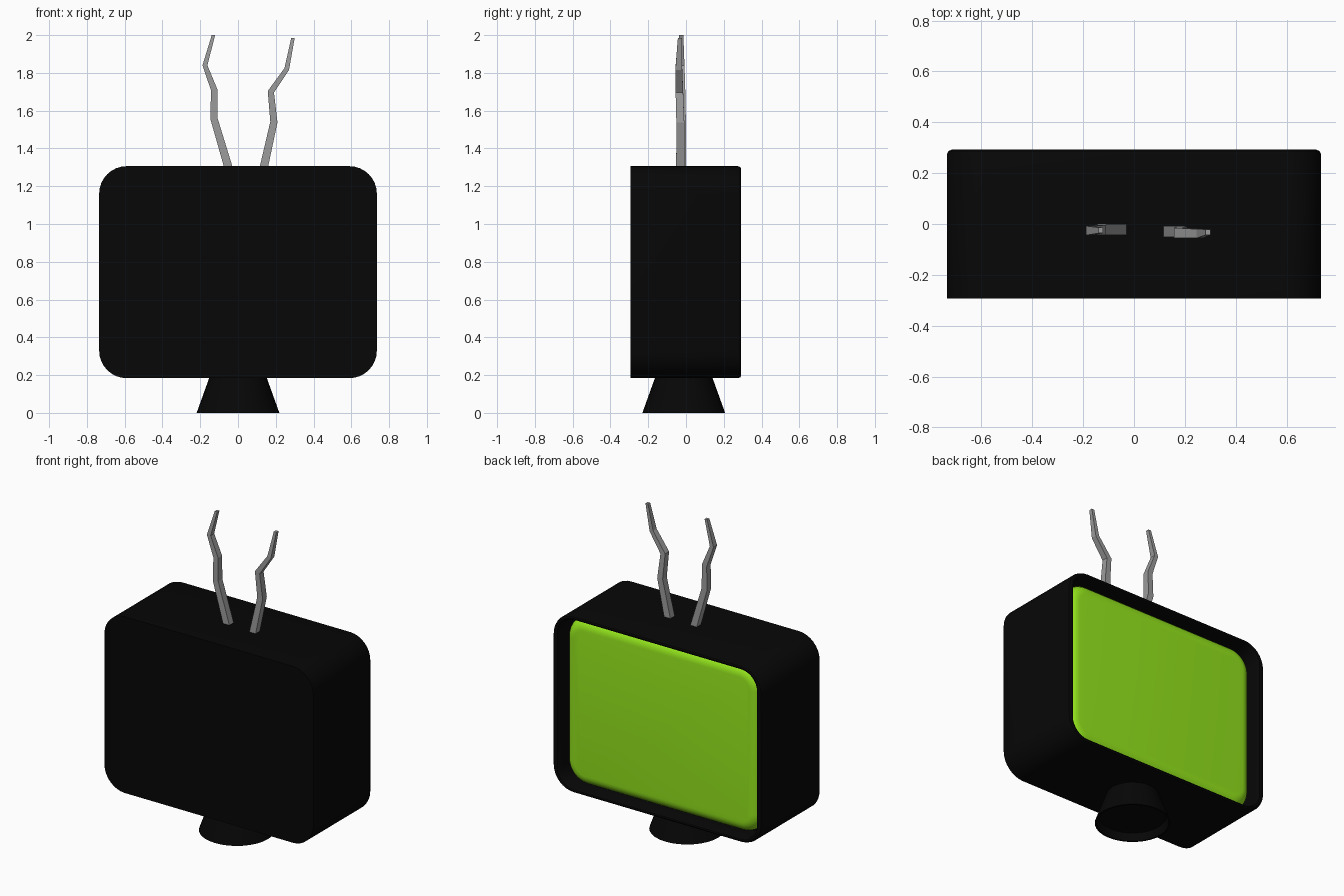
import bpy, bmesh, math
from mathutils import Vector

if "Cube" in bpy.data.objects:
    bpy.data.objects.remove(bpy.data.objects["Cube"])


def material(name, color):
    mat = bpy.data.materials.new(name)
    mat.diffuse_color = (*color, 1)
    mat.use_nodes = True
    mat.node_tree.nodes["Principled BSDF"].inputs["Base Color"].default_value = mat.diffuse_color
    return mat


def loft(name, rings, mat=None, smooth=True):
    """Bridge a list of equal-sized point rings and cap both ends."""
    bm = bmesh.new()
    loops = [[bm.verts.new(p) for p in ring] for ring in rings]
    for a, b in zip(loops, loops[1:]):
        for i in range(len(a)):
            j = (i + 1) % len(a)
            bm.faces.new((a[i], a[j], b[j], b[i]))
    bm.faces.new(loops[0])
    bm.faces.new(loops[-1])
    bmesh.ops.recalc_face_normals(bm, faces=bm.faces)
    mesh = bpy.data.meshes.new(name)
    bm.to_mesh(mesh)
    bm.free()
    obj = bpy.data.objects.new(name, mesh)
    bpy.context.collection.objects.link(obj)
    if mat:
        mesh.materials.append(mat)
    if smooth:
        bpy.ops.object.select_all(action='DESELECT')
        obj.select_set(True)
        bpy.context.view_layer.objects.active = obj
        bpy.ops.object.shade_smooth_by_angle(angle=math.radians(35))
    return obj


def rounded_rect(inset_x, inset_z, y, radius, hw=0.735, hh=0.561, cz=0.745, steps=8):
    """Rounded rectangle facing y, inset from the casing outline."""
    hw, hh = hw - inset_x, hh - inset_z
    pts = []
    for k, (sx, sz) in enumerate(((1, 1), (-1, 1), (-1, -1), (1, -1))):
        for s in range(steps + 1):
            a = math.pi / 2 * (k + s / steps)
            pts.append((sx * (hw - radius) + radius * math.cos(a), y,
                        cz + sz * (hh - radius) + radius * math.sin(a)))
    return pts


def circle(radius, z, cy=-0.012, n=32):
    return [(radius * math.cos(2 * math.pi * i / n),
             cy + radius * math.sin(2 * math.pi * i / n), z) for i in range(n)]


black = material("black_plastic", (0.002, 0.002, 0.002))
green = material("green_screen", (0.3, 0.8, 0.012))
grey = material("grey_metal", (0.33, 0.33, 0.33))

# Casing: closed at -y, thin rim and recess at +y
casing = [(0, 0, -0.293), (0, 0, 0.275), (0.005, 0.004, 0.287), (0.018, 0.012, 0.292),
          (0.032, 0.02, 0.289), (0.040, 0.026, 0.275), (0.044, 0.028, 0.16)]
loft("casing", [rounded_rect(ix, iz, y, 0.145 - ix) for ix, iz, y in casing], black)

# Screen: pillow with broadly rounded edges, nearly flush with the rim
r, front = 0.07, 0.242
screen = [rounded_rect(0.05, 0.03, 0.162, 0.14)]
for i in range(8):
    a = math.pi / 2 * i / 7
    e = r * (1 - math.cos(a))
    screen.append(rounded_rect(0.05 + e, 0.03 + e, front - r + r * math.sin(a), 0.14 - e))
loft("screen", screen, green)

# Stand: tapered foot with a shallow hollow underneath
stand = [(0.147, 0.20), (0.219, 0.0), (0.209, 0.0), (0.194, 0.045)]
loft("stand", [circle(rad, z) for rad, z in stand], black)

# Antennas: bent square rods that taper toward the tip
paths = {
    "left_antenna": [(-0.042, -0.022, 1.27), (-0.128, -0.022, 1.56), (-0.126, -0.024, 1.71),
                     (-0.175, -0.026, 1.84), (-0.130, -0.025, 2.0)],
    "right_antenna": [(0.130, -0.030, 1.27), (0.19, -0.030, 1.54), (0.174, -0.035, 1.70),
                      (0.258, -0.038, 1.82), (0.291, -0.032, 1.985)],
}
half_widths = ((0.022, 0.022), (0.019, 0.021), (0.017, 0.020), (0.013, 0.018), (0.009, 0.011))
depth = Vector((0, 1, 0))
for name, path in paths.items():
    pts = [Vector(p) for p in path]
    rings = []
    for i, (p, (w, h)) in enumerate(zip(pts, half_widths)):
        d = (pts[min(i + 1, 4)] - pts[max(i - 1, 0)]).normalized()
        side = Vector((1, 0, 0)) if i == 4 else depth.cross(d).normalized()
        rings.append([p + side * w * a + depth * h * b
                      for a, b in ((1, 1), (-1, 1), (-1, -1), (1, -1))])
    loft(name, rings, grey, smooth=False)
